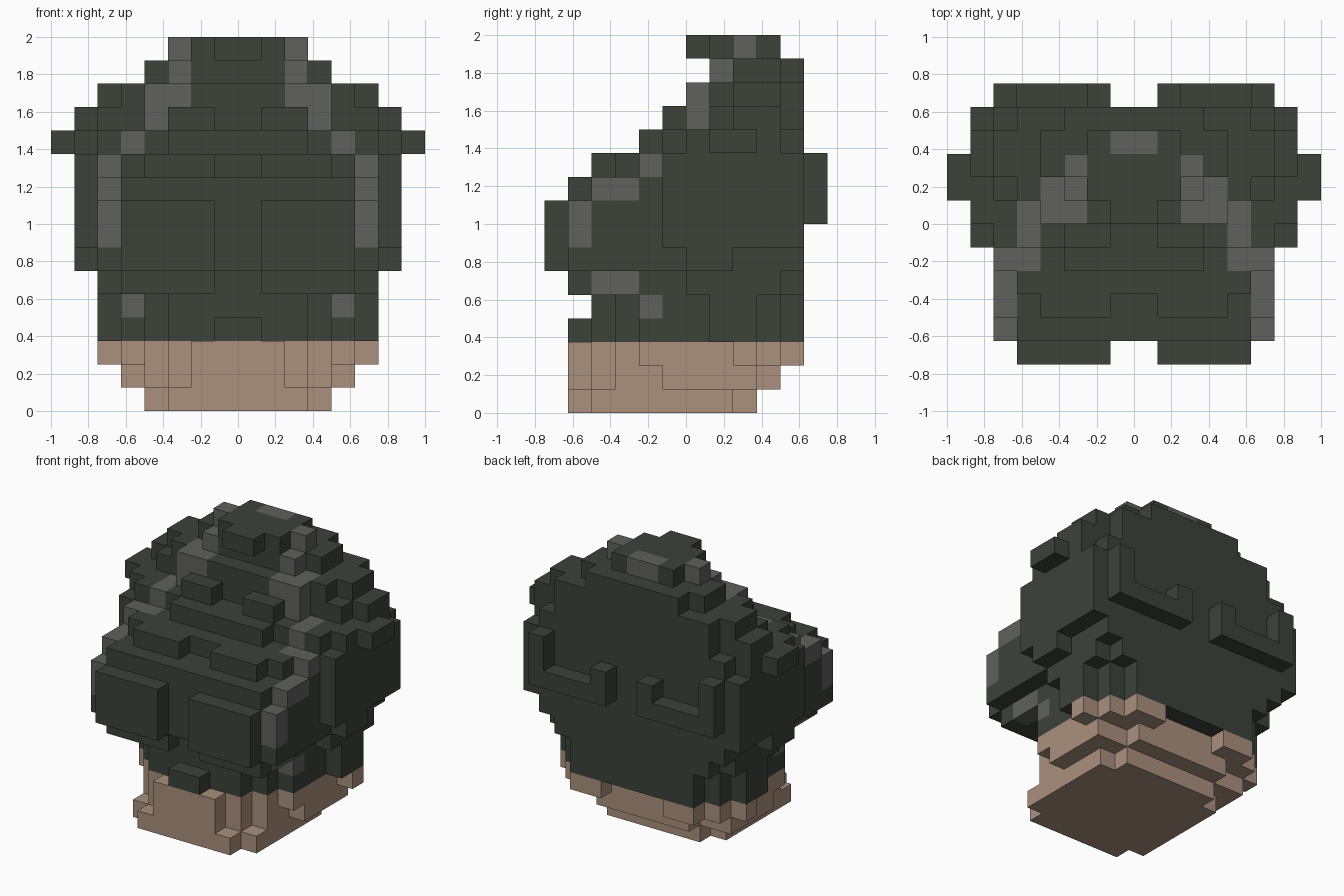
import bpy
import bmesh
from mathutils import Vector

if "Cube" in bpy.data.objects:
    bpy.data.objects.remove(bpy.data.objects["Cube"], do_unlink=True)

UNIT = 0.125
cells = {}


def fill(part, x, y, z):
    """Fill a block of unit cells on both sides of the centre plane."""
    for i in range(*x):
        for j in range(*y):
            for k in range(*z):
                cells[(i, j, k)] = part
                cells[(-i - 1, j, k)] = part


def material(name, colour):
    mat = bpy.data.materials.new(name)
    mat.use_nodes = True
    mat.diffuse_color = (*colour, 1)
    mat.node_tree.nodes["Principled BSDF"].inputs["Base Color"].default_value = (*colour, 1)
    return mat


# Face and neck: stepped plinth
fill("face", x=(0, 4), y=(-4, 2), z=(0, 1))
fill("face", x=(0, 3), y=(-5, 3), z=(0, 1))
fill("face", x=(0, 2), y=(-5, 4), z=(1, 3))
fill("face", x=(0, 3), y=(-4, 4), z=(1, 3))
fill("face", x=(0, 4), y=(-3, 3), z=(1, 3))
fill("face", x=(0, 5), y=(-1, 3), z=(1, 2))
fill("face", x=(0, 5), y=(-2, 4), z=(2, 3))
fill("face", x=(5, 6), y=(2, 3), z=(2, 3))
fill("face", x=(2, 4), y=(4, 5), z=(2, 3))

# Hair around the lower head
fill("hair", x=(0, 1), y=(-5, -4), z=(3, 4))
fill("hair", x=(0, 3), y=(-4, 5), z=(3, 5))
fill("hair", x=(0, 4), y=(-3, 5), z=(3, 5))
fill("hair", x=(0, 5), y=(-2, 4), z=(3, 5))
fill("hair", x=(0, 6), y=(1, 3), z=(3, 5))
fill("hair", x=(1, 5), y=(-5, -4), z=(5, 6))
fill("hair", x=(0, 5), y=(-4, 5), z=(5, 6))
fill("hair", x=(0, 6), y=(0, 4), z=(5, 6))

# Big fringe with two front locks
fill("hair", x=(1, 5), y=(-6, -5), z=(6, 9))
fill("hair", x=(0, 6), y=(-5, 5), z=(6, 9))
fill("hair", x=(0, 5), y=(-5, 5), z=(9, 10))
fill("hair", x=(5, 6), y=(-4, 5), z=(9, 10))
fill("hair", x=(1, 4), y=(-4, -3), z=(10, 11))
fill("hair", x=(0, 5), y=(-3, 5), z=(10, 11))
fill("hair", x=(5, 6), y=(-2, 5), z=(10, 11))

# Side volume and outer tufts
fill("hair", x=(0, 7), y=(0, 2), z=(6, 7))
fill("hair", x=(0, 7), y=(-1, 5), z=(7, 11))
fill("hair", x=(7, 8), y=(1, 3), z=(11, 12))

# Back tufts
fill("hair", x=(1, 6), y=(5, 6), z=(8, 9))
fill("hair", x=(1, 2), y=(5, 6), z=(9, 10))
fill("hair", x=(5, 6), y=(5, 6), z=(9, 11))

# Stepped crown
fill("hair", x=(0, 3), y=(-2, -1), z=(11, 12))
fill("hair", x=(0, 6), y=(-1, 5), z=(11, 12))
fill("hair", x=(6, 7), y=(0, 4), z=(11, 12))
fill("hair", x=(1, 3), y=(-1, 0), z=(12, 13))
fill("hair", x=(0, 4), y=(0, 5), z=(12, 14))
fill("hair", x=(4, 5), y=(1, 5), z=(12, 14))
fill("hair", x=(5, 6), y=(1, 4), z=(12, 13))
fill("hair", x=(6, 7), y=(2, 4), z=(12, 13))
fill("hair", x=(5, 6), y=(2, 4), z=(13, 14))
fill("hair", x=(0, 3), y=(1, 5), z=(14, 15))
fill("hair", x=(3, 4), y=(2, 4), z=(14, 15))
fill("hair", x=(0, 1), y=(0, 4), z=(15, 16))
fill("hair", x=(0, 2), y=(1, 4), z=(15, 16))

# Grey strands running from the crown down to the fringe
fill("strands", x=(0, 1), y=(3, 4), z=(15, 16))
fill("strands", x=(2, 3), y=(2, 3), z=(15, 16))
fill("strands", x=(2, 3), y=(1, 2), z=(14, 15))
fill("strands", x=(2, 4), y=(0, 1), z=(13, 14))
fill("strands", x=(3, 4), y=(1, 2), z=(13, 14))
fill("strands", x=(3, 4), y=(0, 1), z=(12, 13))
fill("strands", x=(4, 5), y=(-1, 1), z=(11, 12))
fill("strands", x=(4, 6), y=(-2, -1), z=(10, 11))
fill("strands", x=(5, 6), y=(-4, -2), z=(9, 10))
fill("strands", x=(5, 6), y=(-5, -4), z=(7, 9))
fill("strands", x=(4, 5), y=(-4, -2), z=(5, 6))
fill("strands", x=(4, 5), y=(-2, -1), z=(4, 5))

# Outer skin of the filled cells, one object for each part
parts = {
    "face": ("skin tan", (0.40, 0.28, 0.205)),
    "hair": ("dark green black", (0.045, 0.054, 0.042)),
    "strands": ("grey", (0.115, 0.115, 0.112)),
}
AXES = [Vector(v) for v in ((1, 0, 0), (0, 1, 0), (0, 0, 1))]

for part, (colour_name, colour) in parts.items():
    bm = bmesh.new()
    for cell, owner in cells.items():
        if owner != part:
            continue
        centre = Vector(cell) + Vector((0.5, 0.5, 0.5))
        for a in range(3):
            for sign in (-1, 1):
                normal = AXES[a] * sign
                neighbour = tuple(int(c) for c in Vector(cell) + normal)
                if neighbour in cells:
                    continue
                u, v = AXES[(a + 1) % 3] * sign, AXES[(a + 2) % 3]
                corners = (-u - v, u - v, u + v, v - u)
                bm.faces.new([bm.verts.new((centre + (normal + c) / 2) * UNIT) for c in corners])
    bmesh.ops.remove_doubles(bm, verts=bm.verts, dist=UNIT / 100)
    mesh = bpy.data.meshes.new(part)
    bm.to_mesh(mesh)
    bm.free()
    mesh.materials.append(material(colour_name, colour))
    bpy.context.collection.objects.link(bpy.data.objects.new(part, mesh))
